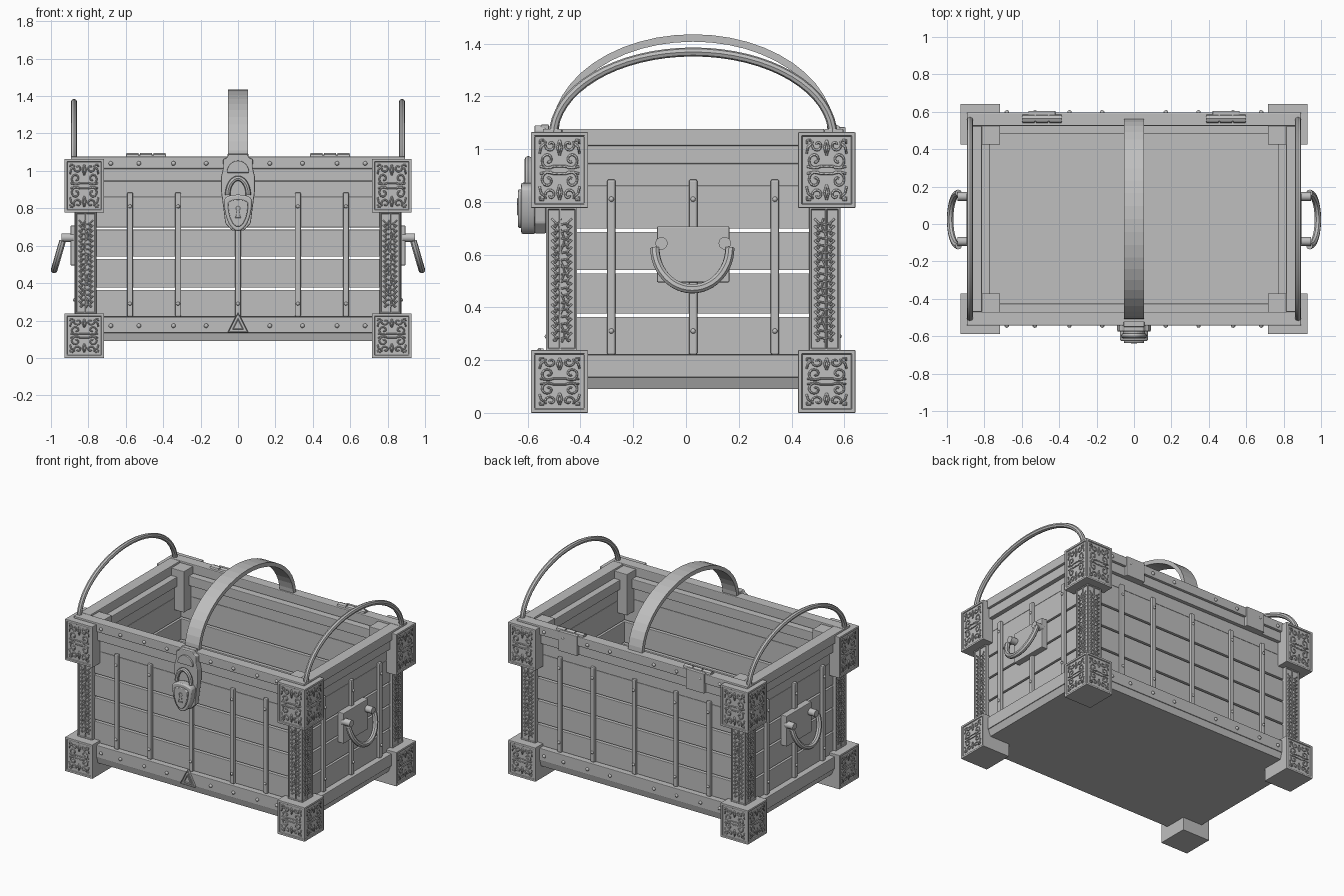
import bpy, bmesh, math
from mathutils import Matrix, Vector

if "Cube" in bpy.data.objects:
    bpy.data.objects.remove(bpy.data.objects["Cube"], do_unlink=True)

GREY = (0.52, 0.52, 0.52, 1)
mat = bpy.data.materials.new("plain grey")
mat.use_nodes = True
mat.diffuse_color = GREY
mat.node_tree.nodes["Principled BSDF"].inputs["Base Color"].default_value = GREY
CY = 0.027  # chest centre in y
SIGNS = (-1, 1)


def add_object(name, mesh, bevel=0, smooth=False, matrix=None):
    ob = bpy.data.objects.new(name, mesh)
    bpy.context.collection.objects.link(ob)
    if not mesh.materials:
        mesh.materials.append(mat)
    if matrix:
        ob.matrix_world = matrix
    if bevel:
        mod = ob.modifiers.new("Bevel", "BEVEL")
        mod.width, mod.segments, mod.limit_method = bevel, 2, "ANGLE"
    if smooth:
        bpy.ops.object.select_all(action="DESELECT")
        ob.select_set(True)
        bpy.context.view_layer.objects.active = ob
        bpy.ops.object.shade_smooth_by_angle(angle=math.radians(40))
    return ob


def to_mesh(bm, mesh):
    bmesh.ops.recalc_face_normals(bm, faces=bm.faces)
    bm.to_mesh(mesh)
    bm.free()
    return mesh


def finish(name, bm, **kw):
    return add_object(name, to_mesh(bm, bpy.data.meshes.new(name)), **kw)


def add_box(bm, x0, x1, y0, y1, z0, z1):
    m = Matrix.Translation(((x0 + x1) / 2, (y0 + y1) / 2, (z0 + z1) / 2))
    m = m @ Matrix.Diagonal((abs(x1 - x0), abs(y1 - y0), abs(z1 - z0), 1))
    return bmesh.ops.create_cube(bm, size=1, matrix=m)["verts"]


def boxes(name, items, bevel=0.004):
    bm = bmesh.new()
    for it in items:
        add_box(bm, *it)
    return finish(name, bm, bevel=bevel)


def ring(ox, oy, ix, iy, z0, z1):
    """Four boxes forming a rectangular frame around the chest centre."""
    out = [(-ox, ox, CY + s * iy, CY + s * oy, z0, z1) for s in SIGNS]
    return out + [(s * ix, s * ox, CY - iy, CY + iy, z0, z1) for s in SIGNS]


def prism(name, pts, axis, lo, hi, bevel=0, smooth=False):
    """Extrude an outline of (horizontal, z) points along x or y."""
    bm = bmesh.new()
    put = (lambda p: (lo, p[0], p[1])) if axis == "x" else (lambda p: (p[0], lo, p[1]))
    face = bm.faces.new([bm.verts.new(put(p)) for p in pts])
    new = bmesh.ops.extrude_face_region(bm, geom=[face])["geom"]
    step = Vector((hi - lo, 0, 0) if axis == "x" else (0, hi - lo, 0))
    bmesh.ops.translate(bm, vec=step, verts=[v for v in new if isinstance(v, bmesh.types.BMVert)])
    return finish(name, bm, bevel=bevel, smooth=smooth)


def tube_mesh(name, paths, radius, res=0, cyclic=False):
    cu = bpy.data.curves.new(name, "CURVE")
    cu.dimensions, cu.bevel_depth, cu.bevel_resolution = "3D", radius, res
    cu.use_fill_caps = True
    for path in paths:
        sp = cu.splines.new("POLY")
        sp.points.add(len(path) - 1)
        for p, co in zip(sp.points, path):
            p.co = (*co, 1)
        sp.use_cyclic_u = cyclic
    tmp = bpy.data.objects.new(name, cu)
    mesh = bpy.data.meshes.new_from_object(tmp)
    bpy.data.objects.remove(tmp)
    bm = bmesh.new()
    bm.from_mesh(mesh)
    bmesh.ops.remove_doubles(bm, verts=bm.verts, dist=0.00001)
    return to_mesh(bm, mesh)


def tube(name, paths, radius, res=2, cyclic=False):
    add_object(name, tube_mesh(name, paths, radius, res, cyclic), smooth=True)


def rivets(name, spots, r):
    bm = bmesh.new()
    for p in spots:
        bmesh.ops.create_icosphere(bm, subdivisions=2, radius=r, matrix=Matrix.Translation(p))
    finish(name, bm, smooth=True)


def arc(a, b, n, start=0, end=math.pi):
    return [(a * math.cos(t), b * math.sin(t)) for t in
            (start + (end - start) * i / n for i in range(n + 1))]


# Plank walls with open gaps
planks = []
for z0, z1 in ((0.22, 0.364), (0.376, 0.529), (0.541, 0.686), (0.698, 0.86), (0.86, 0.945)):
    planks += ring(0.85, 0.532, 0.79, 0.475, z0, z1)
boxes("wall_planks", planks, 0.003)

# Rim, inner ledge and base frame
boxes("top_rim", ring(0.893, 0.57, 0.813, 0.497, 1.012, 1.077), 0.005)
boxes("rim_ledge", ring(0.878, 0.555, 0.77, 0.453, 0.945, 1.012))
boxes("base_frame", ring(0.89, 0.57, 0.79, 0.475, 0.134, 0.22))
bm = bmesh.new()
for v in add_box(bm, -0.885, 0.885, CY - 0.565, CY + 0.565, 0.09, 0.134):
    if v.co.z < 0.1:
        v.co.x *= 0.98
        v.co.y = CY + (v.co.y - CY) * 0.98
finish("floor", bm)


# Corner blocks and posts, with sunken panels on their outward faces
def panelled(name, sx, sy, x0, x1, y0, y1, z0, z1, border):
    bm = bmesh.new()
    add_box(bm, sx * x0, sx * x1, CY + sy * y0, CY + sy * y1, z0, z1)
    bm.normal_update()
    outer = [f for f in bm.faces if f.normal.x * sx > 0.5 or f.normal.y * sy > 0.5]
    bmesh.ops.inset_individual(bm, faces=outer, thickness=border, depth=0)
    bmesh.ops.inset_individual(bm, faces=outer, thickness=0.002, depth=-0.007)
    finish(name, bm, bevel=0.003)


def spiral(cx, cy, r, start, turn):
    return [(cx + r * (1 - 0.8 * i / 16) * math.cos(start + turn * i / 16),
             cy + r * (1 - 0.8 * i / 16) * math.sin(start + turn * i / 16), 0) for i in range(17)]


def mirrored(paths):
    return [[(su * u, sv * v, w) for u, v, w in p] for p in paths for su in SIGNS for sv in SIGNS]


scroll = tube_mesh("scrollwork", mirrored([
    spiral(0.044, 0.034, 0.03, -2.4, 7.5),
    spiral(0.034, 0.084, 0.023, 0.6, -6.5),
    [(0.0, 0.012, 0), (0.022, 0.012, 0), (0.05, 0.007, 0), (0.074, 0.012, 0)],
    [(0.054, 0.09, 0), (0.07, 0.078, 0), (0.076, 0.055, 0)],
    [(0.06, 0.1, 0), (0.074, 0.1, 0), (0.074, 0.088, 0)],
    [(0.0, 0.1, 0), (0.009, 0.075, 0), (0.0, 0.05, 0)],
]), 0.0042)
vine_paths = [[(0.01 * math.sin(i * 0.62), -0.235 + 0.47 * i / 40, 0) for i in range(41)]]
for i in range(17):
    v = -0.22 + i * 0.027
    for s in SIGNS:
        vine_paths.append([(0, v, 0), (s * 0.02, v + 0.004, 0), (s * 0.038, v + 0.022, 0)])
        vine_paths.append(spiral(s * 0.027, v - 0.004, 0.009, 1.6, s * 5))
vine = tube_mesh("vine", vine_paths, 0.0038)


def ornament(name, mesh, sx, sy, along_x, cx, cy, z, out, scale=1.0):
    angle = (math.pi / 2 * sx) if along_x else (0 if sy < 0 else math.pi)
    pos = (sx * out, CY + sy * cy, z) if along_x else (sx * cx, CY + sy * out, z)
    m = Matrix.Translation(pos) @ Matrix.Rotation(angle, 4, "Z") @ Matrix.Rotation(math.pi / 2, 4, "X")
    add_object(name, mesh, matrix=m @ Matrix.Diagonal((1, scale, 1, 1)))


for sx in SIGNS:
    for sy in SIGNS:
        tag = ("front" if sy < 0 else "back") + ("_left" if sx > 0 else "_right")
        for part, z0, z1, scale in (("lower", 0, 0.238, 0.88), ("upper", 0.777, 1.064, 1.13)):
            panelled(f"{part}_corner_{tag}", sx, sy, 0.716, 0.928, 0.398, 0.615, z0, z1, 0.02)
            for ax, out in ((True, 0.923), (False, 0.61)):
                ornament(f"{part}_scrollwork_{tag}", scroll, sx, sy, ax, 0.822, 0.506,
                         (z0 + z1) / 2, out, scale)
        # post made of two thin leaves so that the inside walls stay plain
        panelled(f"post_front_leaf_{tag}", sx, sy, 0.757, 0.87, 0.5, 0.558, 0.236, 0.779, 0.01)
        panelled(f"post_side_leaf_{tag}", sx, sy, 0.81, 0.871, 0.44, 0.557, 0.236, 0.779, 0.01)
        for ax, out in ((True, 0.867), (False, 0.554)):
            ornament(f"post_vine_{tag}", vine, sx, sy, ax, 0.813, 0.498, 0.502, out)

# Vertical straps and all rivets
straps, dots, studs = [], [], []
for s in SIGNS:
    for x in (-0.577, -0.32, 0, 0.32, 0.577):
        straps.append((x - 0.016, x + 0.016, CY + s * 0.53, CY + s * 0.553, 0.22, 0.885))
        dots += [(x, CY + s * 0.553, z) for z in (0.29, 0.81)]
    for y in (-0.31, 0, 0.31):
        straps.append((s * 0.848, s * 0.873, CY + y - 0.016, CY + y + 0.016, 0.22, 0.885))
        dots += [(s * 0.873, CY + y, z) for z in (0.31, 0.81)]
    for x in (0.17, 0.345, 0.53, 0.68):
        studs += [(k * x, CY + s * 0.57, z) for k in SIGNS for z in (0.172, 1.04)]
boxes("straps", straps, 0.007)
rivets("strap_rivets", dots, 0.01)
rivets("frame_rivets", studs, 0.012)

# Carrying hoops: two wires at the ends, one flat band in the middle
for s in SIGNS:
    tube("end_hoop", [[(s * 0.877, CY + y, 1.05 + z) for y, z in arc(0.53, 0.318, 32)]], 0.017)
band = arc(0.537, 0.375, 24) + arc(0.51, 0.347, 24)[::-1]
prism("middle_band", [(CY + y, 1.06 + z) for y, z in band], "x", -0.054, 0.054)

# Side handles
for s in SIGNS:
    boxes("handle_plate", [(s * 0.85, s * 0.895, CY - 0.137, CY + 0.137, 0.495, 0.707)])
    pegs = [[(s * 0.88, CY + k * 0.12, 0.643), (s * 0.945, CY + k * 0.12, 0.643)] for k in SIGNS]
    tube("handle_pegs", pegs, 0.024, 3)
    grip = [(s * (0.938 - 0.29 * z), CY - 0.003 + y, 0.625 + z)
            for y, z in arc(0.142, 0.155, 24, math.pi, 2 * math.pi)]
    tube("handle_grip", [grip], 0.018)

# Hinges along the back rim
for s in SIGNS:
    x = s * 0.492
    knuckles = [[(x + a, 0.563, 1.07), (x + a + 0.064, 0.563, 1.07)] for a in (-0.104, -0.032, 0.04)]
    tube("hinge_knuckles", knuckles, 0.025)
    tube("hinge_pin", [[(x - 0.108, 0.563, 1.07), (x + 0.108, 0.563, 1.07)]], 0.018)
    boxes("hinge_leaf", [(x - 0.072, x + 0.072, 0.57, 0.605, 0.945, 1.083)])

# Front lock: scalloped hasp, rounded case, shackle and keyhole
half = [(0.05, 1.09), (0.06, 1.07), (0.08, 1.062), (0.078, 1.02), (0.09, 0.97),
        (0.09, 0.89), (0.078, 0.8), (0.068, 0.72), (0.03, 0.68)]
prism("hasp_plate", half + [(-x, z) for x, z in half[::-1]], "y", -0.575, -0.53, 0.006)
boxes("hasp_top", [(-0.055, 0.055, -0.55, -0.52, 1.06, 1.093)])
prism("hasp_crest", [(x, 0.99 + z) for x, z in arc(0.06, 0.065, 12)], "y", -0.588, -0.57, 0.004)
case = arc(0.075, 0.03, 10) + arc(0.075, 0.165, 16, math.pi, 2 * math.pi)[1:-1]
prism("lock_case", [(x, 0.843 + z) for x, z in case], "y", -0.625, -0.57, 0.008, True)
prism("lock_face", [(x * 0.72, 0.825 + z * 0.75) for x, z in case], "y", -0.636, -0.62, 0.004, True)
tube("shackle", [[(x, -0.598, 0.87 + z) for x, z in arc(0.055, 0.09, 20)]], 0.014)
key = [(0.012 * math.cos(t * math.pi / 6), -0.637, 0.8 + 0.012 * math.sin(t * math.pi / 6))
       for t in range(-2, 9)] + [(-0.013, -0.637, 0.75), (0.013, -0.637, 0.75)]
tube("keyhole_rim", [key], 0.003, 1, True)

# Triangular badge on the base frame
tri = [(-0.055, 0.137), (0.055, 0.137), (0, 0.245)]
prism("badge_plate", tri, "y", -0.556, -0.54)
edge = [[(x * k, -0.556, 0.17 + (z - 0.17) * k) for x, z in tri] for k in (0.95, 0.5)]
tube("badge_edging", edge, 0.006, 1, True)
